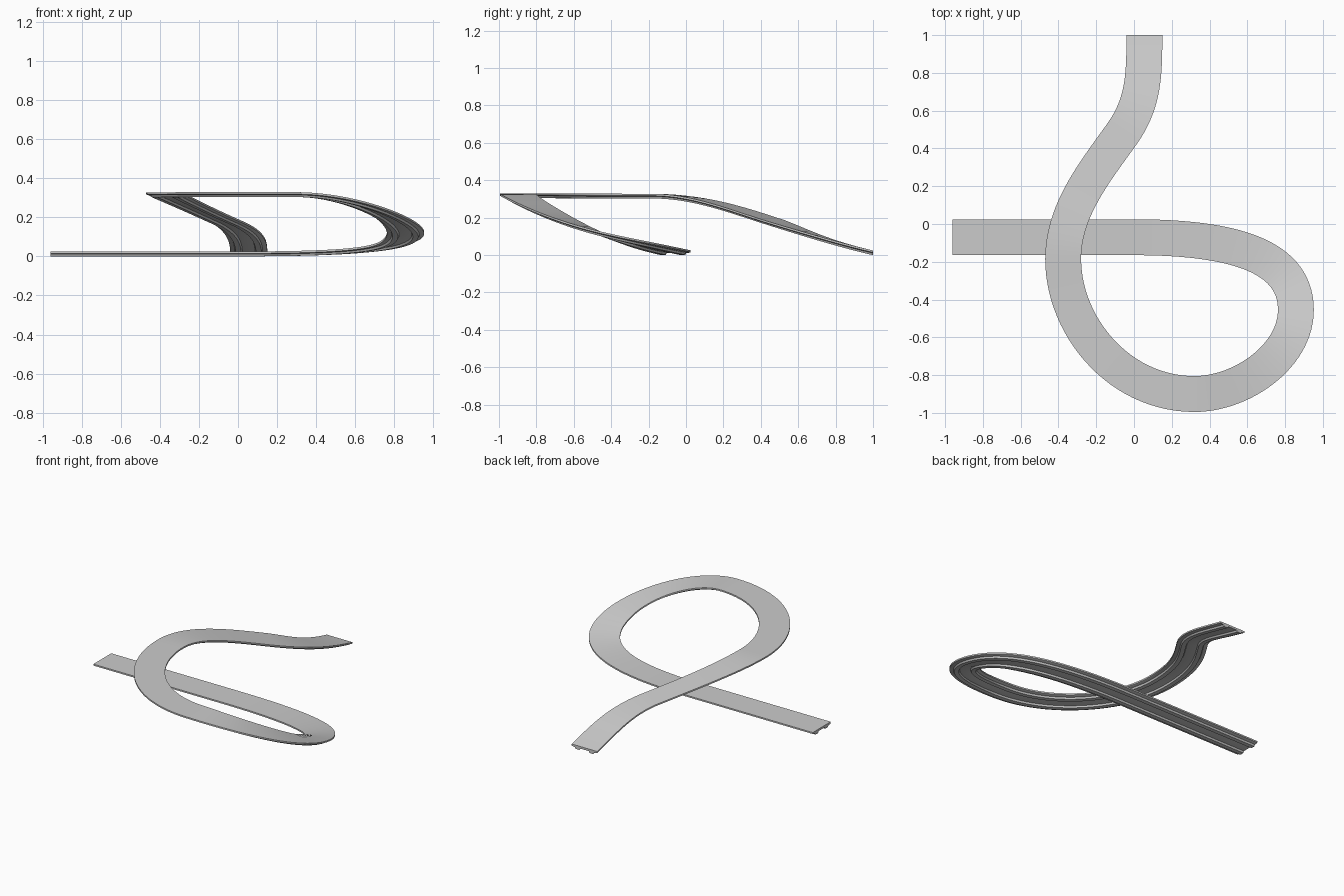
import bpy, bmesh
from mathutils import Vector
from mathutils.geometry import interpolate_bezier

if "Cube" in bpy.data.objects:
    bpy.data.objects.remove(bpy.data.objects["Cube"])

# Bezier centreline: (handle in, knot, handle out), z is the road surface
KNOTS = [
    (None, (-0.96, -0.07, 0.025), (-0.6, -0.07, 0.025)),
    ((-0.3, -0.07, 0.025), (0, -0.07, 0.025), (0.6, -0.07, 0.025)),
    ((0.857, -0.20, 0.05), (0.857, -0.455, 0.125), (0.857, -0.70, 0.20)),
    ((0.57, -0.90, 0.322), (0.32, -0.90, 0.328), (-0.08, -0.90, 0.33)),
    ((-0.375, -0.54, 0.327), (-0.375, -0.185, 0.327), (-0.375, 0.07, 0.327)),
    ((-0.21, 0.272, 0.25), (-0.065, 0.475, 0.185), (0.05, 0.637, 0.13)),
    ((0.055, 0.78, 0.075), (0.055, 1.0, 0.024), None),
]


def centreline(steps=28):
    pts = []
    for a, b in zip(KNOTS, KNOTS[1:]):
        seg = interpolate_bezier(Vector(a[1]), Vector(a[2]), Vector(b[0]), Vector(b[1]), steps)
        pts += seg if not pts else seg[1:]
    return pts


PATH = centreline()


def sweep(name, profile):
    """Sweep a closed (side, height) profile along the road, keeping it level."""
    bm = bmesh.new()
    rings = []
    for i, p in enumerate(PATH):
        t = PATH[min(i + 1, len(PATH) - 1)] - PATH[max(i - 1, 0)]
        side = Vector((-t.y, t.x, 0)).normalized()
        rings.append([bm.verts.new(p + side * s + Vector((0, 0, h))) for s, h in profile])
    n = len(profile)
    for r0, r1 in zip(rings, rings[1:]):
        for k in range(n):
            bm.faces.new((r0[k], r0[(k + 1) % n], r1[(k + 1) % n], r1[k]))
    bm.faces.new(rings[0])
    bm.faces.new(rings[-1])
    bmesh.ops.recalc_face_normals(bm, faces=bm.faces)
    me = bpy.data.meshes.new(name)
    bm.to_mesh(me)
    bm.free()
    ob = bpy.data.objects.new(name, me)
    bpy.context.collection.objects.link(ob)
    bpy.ops.object.select_all(action='DESELECT')
    ob.select_set(True)
    bpy.context.view_layer.objects.active = ob
    bpy.ops.object.shade_smooth_by_angle()
    return ob


# Road slab with bevelled underside
sweep("road_deck", [(-0.095, 0), (0.095, 0), (0.095, -0.010), (0.085, -0.014),
                    (-0.085, -0.014), (-0.095, -0.010)])

# Two girders running under the slab
for label, c in (("left", 0.052), ("right", -0.052)):
    sweep(label + "_girder", [(c - 0.020, -0.013), (c + 0.020, -0.013),
                              (c + 0.014, -0.025), (c - 0.014, -0.025)])
